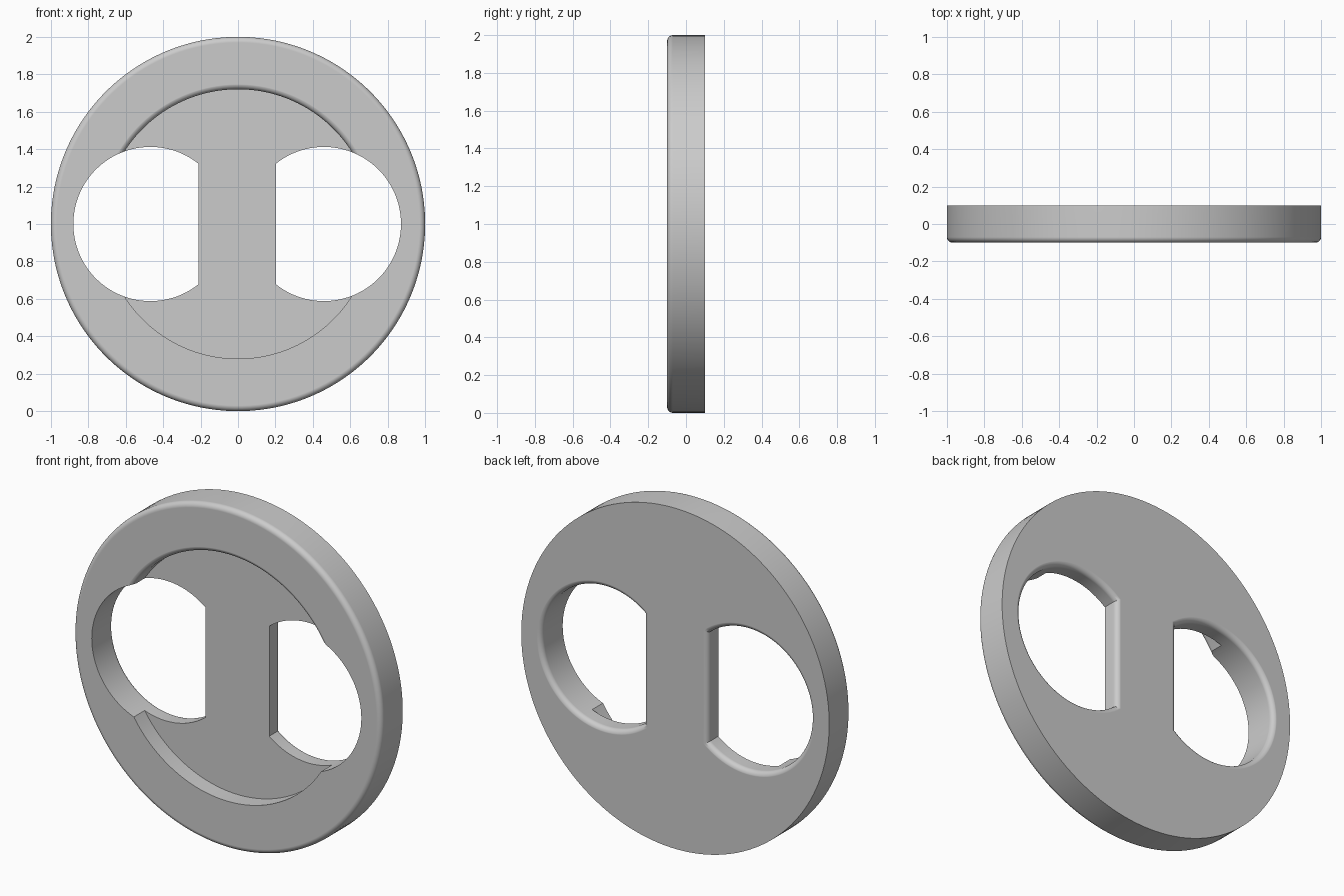
import bpy, bmesh, math

if "Cube" in bpy.data.objects:
    bpy.data.objects.remove(bpy.data.objects["Cube"])

CZ = 1.0          # height of the disc centre
HALF = 0.1        # half thickness
FIL = 0.03        # edge rounding radius
STEPS = 6


def loft(name, rings):
    """Closed solid through a list of rings with equal point counts."""
    bm = bmesh.new()
    loops = [[bm.verts.new(p) for p in ring] for ring in rings]
    n = len(loops[0])
    for a, b in zip(loops, loops[1:]):
        for i in range(n):
            j = (i + 1) % n
            bm.faces.new((a[i], a[j], b[j], b[i]))
    bm.faces.new(loops[0])
    bm.faces.new(loops[-1])
    bmesh.ops.recalc_face_normals(bm, faces=bm.faces)
    me = bpy.data.meshes.new(name)
    bm.to_mesh(me)
    bm.free()
    ob = bpy.data.objects.new(name, me)
    bpy.context.collection.objects.link(ob)
    return ob


def circle(y, r, upper_extra=0.0, n=144):
    """Ring around the disc axis; the upper half may be widened."""
    pts = []
    for i in range(n):
        a = 2 * math.pi * (i + 0.5) / n
        rr = r + (upper_extra if math.sin(a) > 0 else 0)
        pts.append((rr * math.cos(a), y, CZ + rr * math.sin(a)))
    return pts


def d_outline(y, side, cx, r, bar_x, grow, n=72):
    """Circle cut off by the straight side of the centre bar."""
    r += grow
    flat = abs(bar_x - cx) + grow
    lim = math.pi - math.acos(flat / r)
    return [(cx + side * r * math.cos(a), y, CZ + r * math.sin(a))
            for a in (-lim + 2 * lim * i / n for i in range(n + 1))]


def fillet():
    """(inward depth, outward growth) steps of a quarter round."""
    for i in range(STEPS + 1):
        t = math.pi / 2 * i / STEPS
        yield FIL * math.sin(t), FIL * (1 - math.cos(t))


# Disc with rounded front rim
disc = loft("round_disc",
            [circle(HALF, 1.0)] +
            [circle(-HALF + FIL - d, 1.0 - g) for d, g in fillet()])

# Round recess in the front, its upper lip rounded
cutters = [loft("recess_cutter",
                [circle(0.0, 0.72)] +
                [circle(-HALF + FIL - d - 0.0004, 0.72, g) for d, g in fillet()] +
                [circle(-0.3, 0.72, FIL)])]

# Two D-shaped openings, rounded on the back
for side, cx, bar_x in ((-1, -0.468, -0.21), (1, 0.459, 0.203)):
    prof = [(-0.3, 0.0)]
    prof += [(HALF - FIL + d + 0.0004, g) for d, g in fillet()]
    prof += [(0.3, FIL)]
    cutters.append(loft("opening_cutter",
                        [d_outline(y, side, cx, 0.412, bar_x, g) for y, g in prof]))

for c in cutters:
    c.hide_render = True
    m = disc.modifiers.new("cut", 'BOOLEAN')
    m.operation = 'DIFFERENCE'
    m.solver = 'EXACT'
    m.object = c

# Apply the cuts and remove the helpers
bpy.context.view_layer.update()
dg = bpy.context.evaluated_depsgraph_get()
cut_mesh = bpy.data.meshes.new_from_object(disc.evaluated_get(dg))
disc.modifiers.clear()
disc.data = cut_mesh
for c in cutters:
    bpy.data.objects.remove(c)

# Colour and shading
grey = bpy.data.materials.new("mid_grey")
grey.diffuse_color = (0.6, 0.6, 0.6, 1)
grey.use_nodes = True
grey.node_tree.nodes["Principled BSDF"].inputs["Base Color"].default_value = grey.diffuse_color
disc.data.materials.clear()
disc.data.materials.append(grey)
bpy.context.view_layer.objects.active = disc
disc.select_set(True)
bpy.ops.object.shade_smooth_by_angle(angle=math.radians(30))
wn = disc.modifiers.new("even_normals", 'WEIGHTED_NORMAL')
wn.keep_sharp = True
